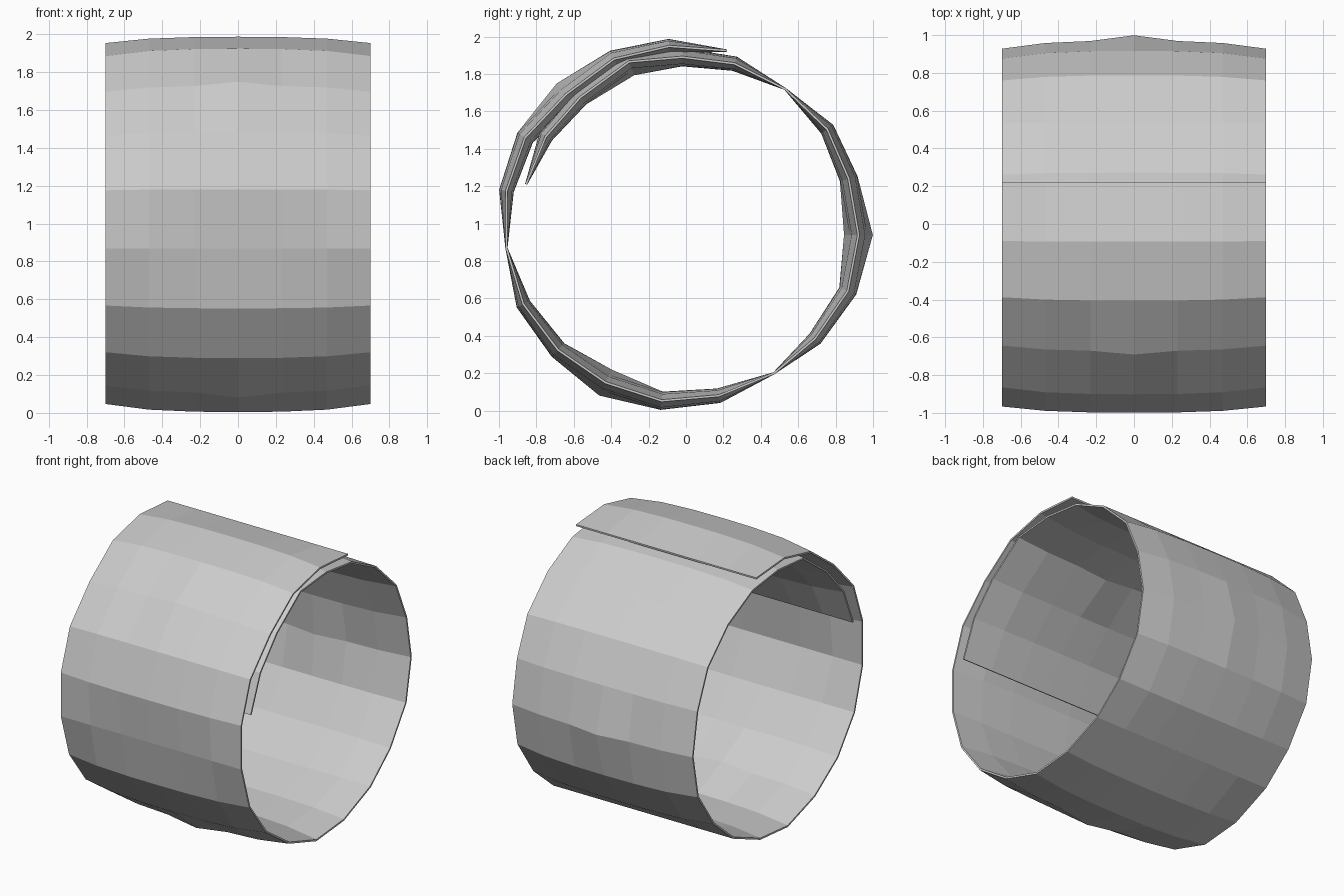
import bpy, bmesh
from mathutils import Vector

if "Cube" in bpy.data.objects:
    bpy.data.objects.remove(bpy.data.objects["Cube"])

# Mid-line of the curled strip in (y, z): four padded panels of six steps each
PATH = [
    (-.855, 1.21), (-.75, 1.465), (-.565, 1.675), (-.305, 1.865), (-.02, 1.89), (.26, 1.855),
    (.53, 1.72), (.755, 1.505), (.87, 1.24), (.922, .94), (.865, .64), (.69, .385),
    (.47, .2), (.175, .08), (-.13, .053), (-.43, .15), (-.685, .325), (-.87, .57),
    (-.96, .87), (-.96, 1.175), (-.86, 1.46), (-.64, 1.692), (-.385, 1.88), (-.09, 1.948),
    (.22, 1.925)]
COLS = [(-.7, 0), (-.47, .7), (-.23, .95), (0, 1), (.23, .95), (.47, .7), (.7, 0)]
ROWS = [0, .78, 1, 1, 1, .78]      # padding along one panel, zero at the creases
RIM, PAD, SPIKE = .006, .043, .028  # half thicknesses


def normal(i):
    a = Vector(PATH[max(i - 1, 0)])
    b = Vector(PATH[min(i + 1, len(PATH) - 1)])
    t = (b - a).normalized()
    return Vector((-t.y, t.x))


def sheet(bm, side):
    grid = []
    for i, p in enumerate(PATH):
        n = normal(i)
        row = []
        for x, c in COLS:
            h = RIM + PAD * ROWS[i % 6] * c
            if i % 6 == 3 and x == 0:   # raised point in each panel centre
                h += SPIKE
            q = Vector(p) + n * h * side
            row.append(bm.verts.new((x, q.x, q.y)))
        grid.append(row)
    for r, s in zip(grid, grid[1:]):
        for j in range(len(COLS) - 1):
            bm.faces.new((r[j], r[j + 1], s[j + 1], s[j]))
    # boundary loop of the sheet
    return (grid[0] + [r[-1] for r in grid[1:]] + grid[-1][-2::-1]
            + [r[0] for r in grid[-2:0:-1]])


# Outer and inner skins joined by a thin rim
bm = bmesh.new()
outer, inner = sheet(bm, 1), sheet(bm, -1)
for k in range(len(outer)):
    m = (k + 1) % len(outer)
    bm.faces.new((outer[k], outer[m], inner[m], inner[k]))
bmesh.ops.recalc_face_normals(bm, faces=bm.faces)
mesh = bpy.data.meshes.new("curled_band")
bm.to_mesh(mesh)
bm.free()
bpy.context.collection.objects.link(bpy.data.objects.new("curled_band", mesh))
